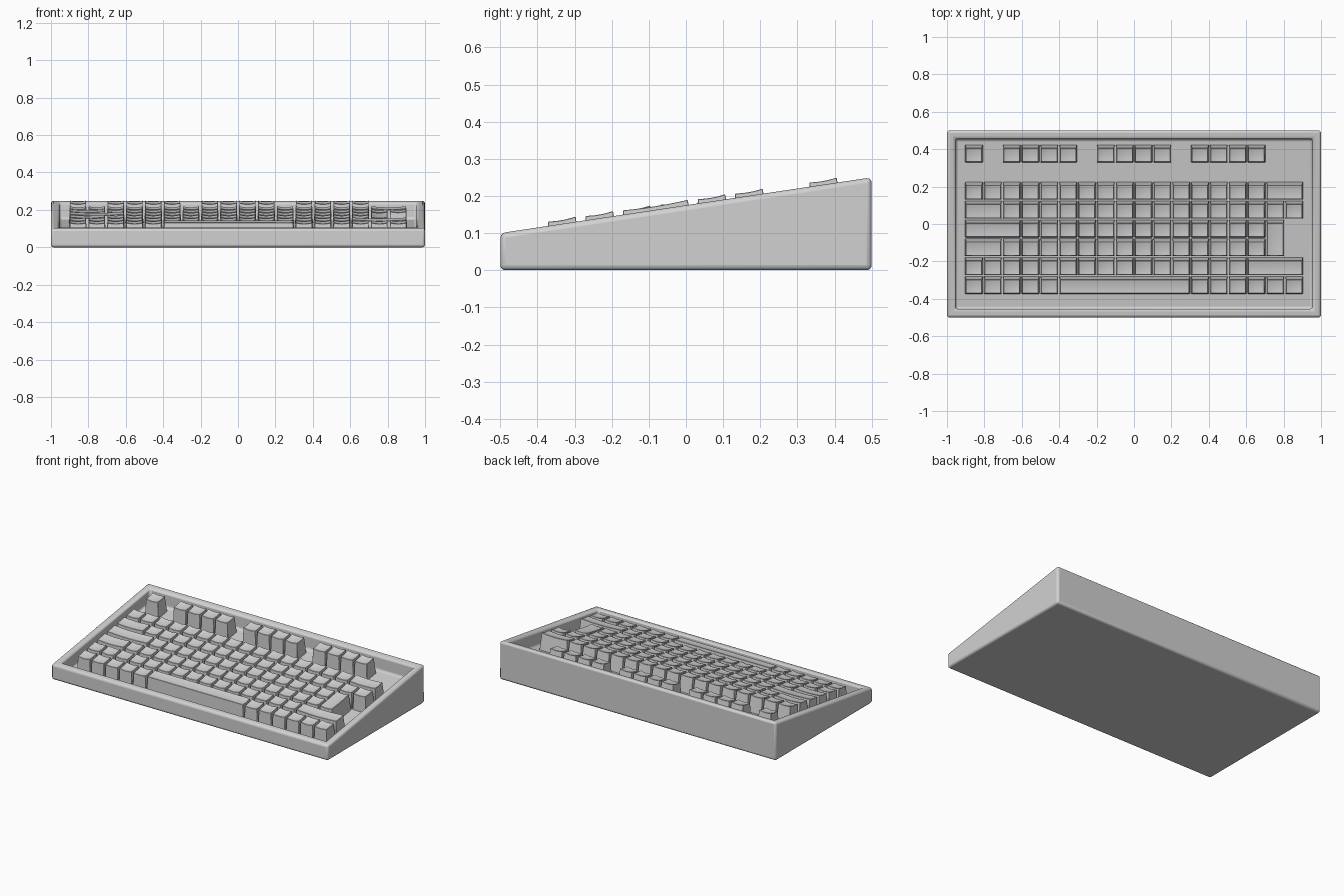
import bpy
import bmesh

if "Cube" in bpy.data.objects:
    bpy.data.objects.remove(bpy.data.objects["Cube"], do_unlink=True)

PITCH = 0.1007       # one key unit
LEFT = -0.906        # left edge of the key field
DEPTH = 0.095        # tray depth below the rim

plastic = bpy.data.materials.new("light_grey_plastic")
plastic.use_nodes = True
GREY = (0.65, 0.64, 0.64, 1)
plastic.diffuse_color = GREY
plastic.node_tree.nodes["Principled BSDF"].inputs["Base Color"].default_value = GREY


def rim(y):
    """Height of the sloping case top."""
    return 0.1 + 0.15 * (y + 0.5)


def finish(bm, name, bevel, segments):
    bmesh.ops.recalc_face_normals(bm, faces=bm.faces)
    mesh = bpy.data.meshes.new(name)
    bm.to_mesh(mesh)
    bm.free()
    mesh.materials.append(plastic)
    ob = bpy.data.objects.new(name, mesh)
    bpy.context.collection.objects.link(ob)
    bpy.ops.object.select_all(action='DESELECT')
    ob.select_set(True)
    bpy.context.view_layer.objects.active = ob
    bpy.ops.object.shade_smooth_by_angle(angle=0.6)
    if bevel:
        mod = ob.modifiers.new("rounded_edges", 'BEVEL')
        mod.width = bevel
        mod.segments = segments
        mod.limit_method = 'ANGLE'
        mod.angle_limit = 0.6
    return ob


def build_case():
    # Wedge with an inset, sunken tray
    bm = bmesh.new()
    bmesh.ops.create_cube(bm, size=1)
    for v in bm.verts:
        v.co.x *= 2
        v.co.z = rim(v.co.y) if v.co.z > 0 else 0
    bm.normal_update()
    top = max(bm.faces, key=lambda f: f.normal.z)
    bmesh.ops.inset_region(bm, faces=[top], thickness=0.065)
    tray = bmesh.ops.extrude_discrete_faces(bm, faces=[top])["faces"][0]
    for v in tray.verts:
        v.co.z -= DEPTH
    finish(bm, "case", 0.014, 3)


def add_key(name, col, y0, width=1, rows=1, dish=0.006):
    # Tapered cap: upright front, leaning back, scooped top
    bm = bmesh.new()
    x0, x1 = LEFT + col * PITCH, LEFT + (col + width) * PITCH
    y1 = y0 + rows * PITCH
    n = 6

    def grid_point(i, j, top):
        s, t = i / n, j / n
        side = 0.0075 if top else 0.003
        front, back = (0.005, 0.022) if top else (0.003, 0.004)
        x = x0 + side + s * (x1 - x0 - 2 * side)
        y = y0 + front + t * (y1 - y0 - front - back)
        if not top:
            return x, y, rim(y) - DEPTH - 0.002
        scoop = dish * 4 * s * (1 - s) + 0.003 * 4 * t * (1 - t)
        return x, y, rim(y) + 0.012 + 0.002 * t - scoop

    grid = [[bm.verts.new(grid_point(i, j, True)) for j in range(n + 1)]
            for i in range(n + 1)]
    for i in range(n):
        for j in range(n):
            bm.faces.new((grid[i][j], grid[i + 1][j],
                          grid[i + 1][j + 1], grid[i][j + 1]))
    # Skirt down to the tray floor
    ring = ([(i, 0) for i in range(n)] + [(n, j) for j in range(n)]
            + [(i, n) for i in range(n, 0, -1)] + [(0, j) for j in range(n, 0, -1)])
    low = [bm.verts.new(grid_point(i, j, False)) for i, j in ring]
    for k, (i, j) in enumerate(ring):
        m = (k + 1) % len(ring)
        a, b = ring[m]
        bm.faces.new((grid[i][j], low[k], low[m], grid[a][b]))
    bm.faces.new(low)
    finish(bm, name, 0.0015, 1)


def row_front(r):
    return -0.376 + r * PITCH


def add_run(name, row_y, first, last):
    for c in range(first, last + 1):
        add_key(f"{name}_key_{c}", c, row_y)


build_case()

# Bottom row
add_run("bottom_row", row_front(0), 0, 4)
add_key("space_bar", 5, row_front(0), width=7, dish=0)
add_run("bottom_row", row_front(0), 12, 17)

# Lower letter row
add_run("lower_row", row_front(1), 0, 14)
add_key("right_shift_key", 15, row_front(1), width=3)

# Middle rows with the tall key on the right
add_key("left_lock_key", 0, row_front(2), width=2)
add_run("home_row", row_front(2), 2, 15)
add_key("left_wide_key", 0, row_front(3), width=3)
add_run("upper_row", row_front(3), 3, 15)
add_key("tall_enter_key", 16, row_front(2), rows=2)

# Tab row
add_key("tab_key", 0, row_front(4), width=2)
add_run("tab_row", row_front(4), 2, 17)

# Number row
add_run("number_row", row_front(5), 0, 15)
add_key("backspace_key", 16, row_front(5), width=2)

# Function row in groups
FUNCTION_Y = 0.327
add_key("escape_key", 0, FUNCTION_Y)
for start in (2, 7, 12):
    add_run("function_row", FUNCTION_Y, start, start + 3)
